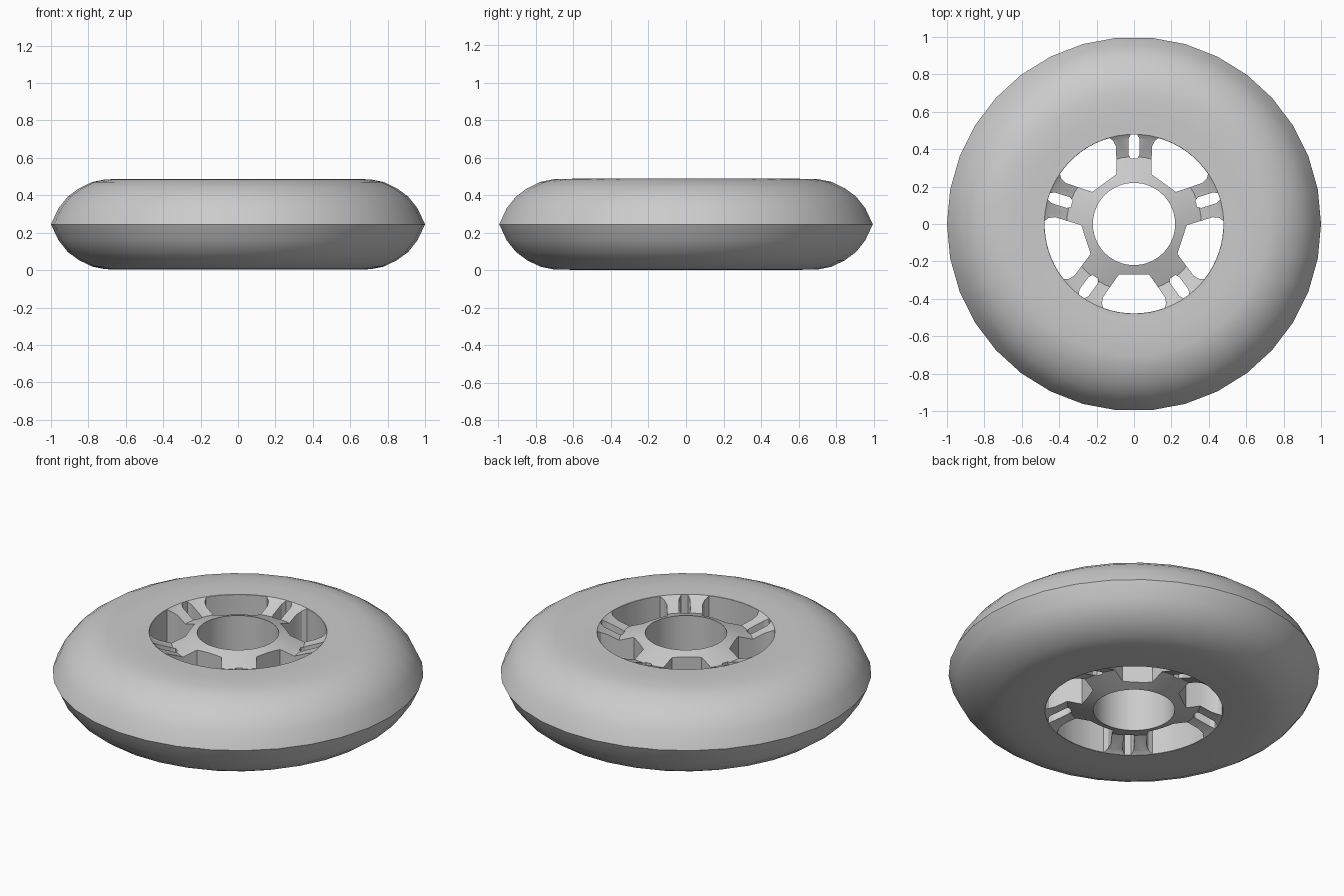
import bpy, bmesh
from math import sin, cos, pi, radians
from mathutils import Matrix, Vector

cube = bpy.data.objects.get("Cube")
if cube:
    bpy.data.objects.remove(cube, do_unlink=True)

MID = 0.245   # height of the wheel's mid plane
COUNT = 5     # spokes

grey = bpy.data.materials.new("plain_grey")
grey.use_nodes = True
colour = (0.6, 0.6, 0.6, 1)
grey.diffuse_color = colour
grey.node_tree.nodes["Principled BSDF"].inputs["Base Color"].default_value = colour


def add_object(name, bm):
    bmesh.ops.recalc_face_normals(bm, faces=bm.faces)
    mesh = bpy.data.meshes.new(name)
    bm.to_mesh(mesh)
    bm.free()
    mesh.materials.append(grey)
    obj = bpy.data.objects.new(name, mesh)
    bpy.context.collection.objects.link(obj)
    return obj


def lathe(name, upper, sides):
    """Spin a closed profile of (radius, height above mid), mirrored below."""
    profile = upper + [(r, -z) for r, z in reversed(upper) if z > 0]
    bm = bmesh.new()
    rings = []
    for i in range(sides):
        a = 2 * pi * i / sides
        rings.append([bm.verts.new((r * cos(a), r * sin(a), MID + z)) for r, z in profile])
    n = len(profile)
    for i in range(sides):
        a, b = rings[i], rings[(i + 1) % sides]
        for j in range(n):
            k = (j + 1) % n
            bm.faces.new((a[j], b[j], b[k], a[k]))
    return add_object(name, bm)


def cutter(name, outline, first_angle):
    """Five tall prisms from an outline that points along +x."""
    bm = bmesh.new()
    for i in range(COUNT):
        turn = Matrix.Rotation(radians(first_angle) + 2 * pi * i / COUNT, 3, 'Z')
        base = bm.faces.new([bm.verts.new(turn @ Vector((x, y, -0.5))) for x, y in outline])
        top = bmesh.ops.extrude_face_region(bm, geom=[base])
        verts = [g for g in top["geom"] if isinstance(g, bmesh.types.BMVert)]
        bmesh.ops.translate(bm, verts=verts, vec=(0, 0, 1.5))
    obj = add_object(name, bm)
    obj.hide_render = True
    return obj


def cut(obj, tool):
    bpy.context.view_layer.objects.active = obj
    mod = obj.modifiers.new("cut", 'BOOLEAN')
    mod.operation = 'DIFFERENCE'
    mod.solver = 'EXACT'
    mod.object = tool
    bpy.ops.object.modifier_apply(modifier=mod.name)
    bpy.data.objects.remove(tool, do_unlink=True)


def smooth(obj, angle):
    bpy.ops.object.select_all(action='DESELECT')
    obj.select_set(True)
    bpy.context.view_layer.objects.active = obj
    bpy.ops.object.shade_smooth_by_angle(angle=radians(angle))


# Rounded tyre
tyre = lathe("tyre", [(0.5, 0.24), (0.6, 0.243), (0.71, 0.24), (0.78, 0.226), (0.85, 0.192),
                      (0.91, 0.148), (0.96, 0.085), (1.0, 0)], 34)
smooth(tyre, 40)

# Hub with a central bore, dished between bore and rim
hub = lathe("hub", [(0.22, 0.235), (0.25, 0.225), (0.36, 0.185), (0.46, 0.225), (0.48, 0.24),
                    (0.505, 0.24)], 50)

# Large windows between the spokes, with an outer edge following the rim
half = [(0.27, 0.08), (0.29, 0.095), (0.39, 0.165), (0.425, 0.172)]
arc = [(0.478 * cos(radians(a)), 0.478 * sin(radians(a))) for a in range(20, -21, -5)]
window = half + arc + [(x, -y) for x, y in reversed(half)]
cut(hub, cutter("window_cutter", window, 54))

# Narrow slots that split the outer end of each spoke
slot_half = [(0.35, 0.018), (0.37, 0.03), (0.455, 0.03), (0.478, 0.018)]
slot = slot_half + [(x, -y) for x, y in reversed(slot_half)]
cut(hub, cutter("slot_cutter", slot, 90))
smooth(hub, 25)
